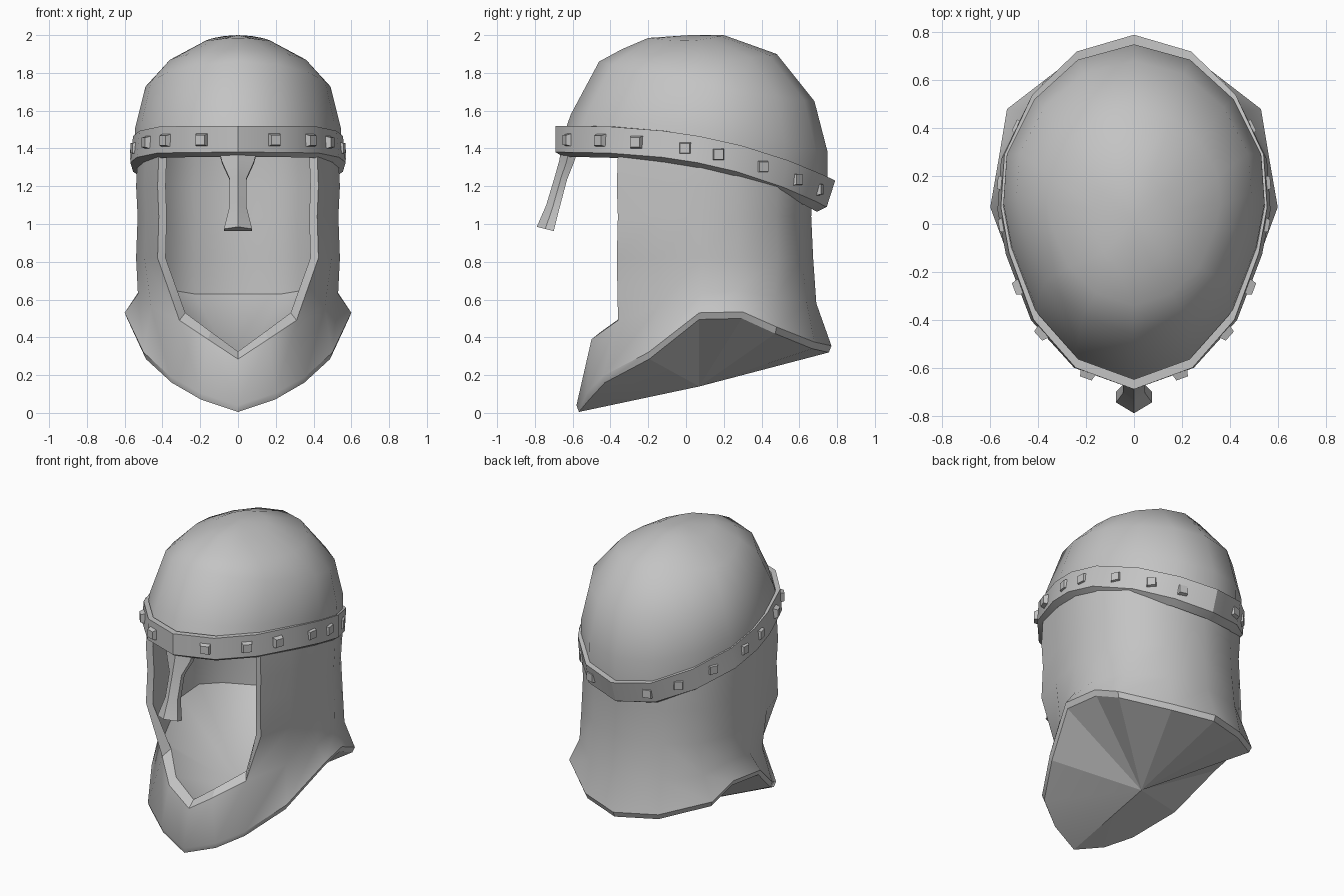
import bpy, bmesh, math
from mathutils import Vector

if "Cube" in bpy.data.objects:
    bpy.data.objects.remove(bpy.data.objects["Cube"], do_unlink=True)

steel = bpy.data.materials.new("grey_steel")
steel.use_nodes = True
STEEL = (0.55, 0.55, 0.55, 1)
steel.diffuse_color = STEEL
steel.node_tree.nodes["Principled BSDF"].inputs["Base Color"].default_value = STEEL


def finish(name, bm, mirror=False, angle=30):
    """Turn a bmesh into a shaded, coloured object."""
    mesh = bpy.data.meshes.new(name)
    bm.to_mesh(mesh)
    bm.free()
    mesh.materials.append(steel)
    ob = bpy.data.objects.new(name, mesh)
    bpy.context.collection.objects.link(ob)
    bpy.ops.object.select_all(action='DESELECT')
    ob.select_set(True)
    bpy.context.view_layer.objects.active = ob
    if mirror:
        ob.modifiers.new("Mirror", 'MIRROR')
        bpy.ops.object.modifier_apply(modifier="Mirror")
    bpy.ops.object.shade_smooth_by_angle(angle=math.radians(angle))


def sheet(name, rows, angle=30):
    """Left half skinned through rows (low to high, front to back), then mirrored."""
    bm = bmesh.new()
    width = max(len(r) for r in rows)
    grid = [[None] * (width - len(r)) + [bm.verts.new(p) for p in r] for r in rows]
    for low, high in zip(grid, grid[1:]):
        for c in range(width - 1):
            quad = (low[c], low[c + 1], high[c + 1], high[c])
            if None not in quad:
                bm.faces.new(quad)
    bmesh.ops.remove_doubles(bm, verts=bm.verts, dist=0.0005)
    finish(name, bm, True, angle)


# Plan of the brow band, front to back along the left side
PLAN = [(0, -.69), (.25, -.60), (.43, -.40), (.535, -.12), (.57, .07),
        (.555, .29), (.435, .54), (.245, .72), (0, .79)]
FRONT, BACK, HALF_WIDTH = -.69, .79, .57


def along(y):
    return (y - FRONT) / (BACK - FRONT)


def band_top(y):
    return 1.52 - .29 * max(along(y), 0) ** 2.5


# Brow band: closed section with an underside that slopes inward
def band_row(scale, drop, lean):
    return [(x * scale, y * (1 if scale > .95 else .94) - lean * along(y) ** 2,
             band_top(y) - drop) for x, y in PLAN]


inner_top = band_row(.93, 0, 0)
sheet("brow_band", [inner_top, band_row(.93, .165, .05), band_row(1, .14, .045),
                    band_row(.975, 0, 0), inner_top])


# Dome: each ring is front y, front z, back y, back z, half width, side z
def dome_ring(yf, zf, yb, zb, half, side):
    ring = []
    for x, y in PLAN:
        t, u = along(y), x / HALF_WIDTH
        ring.append((u * half, yf + t * (yb - yf),
                     zf + t * (zb - zf) + (side - (zf + zb) / 2) * u * u))
    return ring


base = [(x * .96, y * .945, band_top(y) - .06) for x, y in PLAN]
rings = [dome_ring(*r) for r in (
    (-.61, 1.58, .75, 1.38, .545, 1.51),
    (-.46, 1.86, .68, 1.65, .49, 1.73),
    (-.34, 1.925, .48, 1.9, .36, 1.87),
    (-.2, 1.985, .2, 2.0, .17, 1.97))]
sheet("dome", [base] + rings + [[(0, .02, 2.0)] * len(PLAN)], 50)

# Neck guard: flared hem, chin line, then an upright wall with an open face
hem = [(0, -.58, .04), (.2, -.525, .105), (.36, -.44, .195), (.5, -.2, .32),
       (.6, .07, .53), (.56, .3, .535), (.53, .48, .455), (.27, .68, .375), (0, .77, .355)]
hem_low = [(x * .975, .07 + (y - .07) * .98, z - .035) for x, y, z in hem]
chin = [(0, -.52, .285), (.16, -.50, .39), (.31, -.36, .49), (.46, -.15, .56),
        (.53, .08, .63), (.52, .28, .65), (.46, .47, .61), (.26, .64, .58), (0, .69, .58)]
wall = [(.43, -.37), (.5, -.15), (.545, .08), (.53, .28), (.44, .49), (.26, .62), (0, .68)]


def wall_row(scale, z):
    return [(x * scale, y * scale, z) for x, y in wall]


walls = [wall_row(.99, .82), wall_row(.975, 1.04), wall_row(.99, 1.2), wall_row(.97, 1.42)]
sheet("neck_guard", [hem_low, hem, chin] + walls, 35)

# Inside of the neck guard, running down to the inner floor
lip = [(x * .9, y + .05, z + .04) for x, y, z in chin[:3]]
floor_edge = [(x * .89, y * .89, z + .05) for x, y, z in chin[3:]]
floor_edge = [(.33, -.33, .58)] + floor_edge
lining = [[(x * .9, y * (.97 if y < -.3 else .92), z) for x, y, z in row] for row in walls]
sheet("lining", lining[::-1] + [floor_edge], 35)

# Rim around the face opening
sheet("face_rim", [chin[:3] + [row[0] for row in walls],
                   lip + [row[0] for row in lining]], 25)


# Closing fans: the underside and the inner floor
def fan(name, ring, centre, angle):
    sheet(name, [[centre] * len(ring), ring], angle)


fan("underside", hem_low, (0, .07, .14), 10)
fan("inner_floor", lip + floor_edge, (0, .05, .21), 25)

# Nose guard: ridged bar, each section is z, half width, back y, front y
bm = bmesh.new()
bar = []
for z, w, back, front in ((1.42, .105, -.57, -.66), (1.34, .085, -.595, -.67),
                          (1.25, .045, -.63, -.695), (1.1, .045, -.67, -.74),
                          (.985, .075, -.70, -.79)):
    shoulder = back + (front - back) * .5
    outline = ((-w, back), (-w, shoulder), (0, front), (w, shoulder), (w, back))
    bar.append([bm.verts.new((x, y, z - .25 * (y - front))) for x, y in outline])
for a, b in zip(bar, bar[1:]):
    for i in range(len(a)):
        j = (i + 1) % len(a)
        bm.faces.new((a[i], a[j], b[j], b[i]))
bm.faces.new(bar[0])
bm.faces.new(bar[-1])
bmesh.ops.recalc_face_normals(bm, faces=bm.faces)
finish("nose_guard", bm)

# Studs: tapered square pegs spaced along the band, flatter toward the back
for side, word in ((1, "left"), (-1, "right")):
    bm = bmesh.new()
    for y in (-.62, -.45, -.26, 0, .18, .42, .61, .73):
        (xa, ya), (xb, yb) = next((a, b) for a, b in zip(PLAN, PLAN[1:]) if a[1] <= y <= b[1])
        x = xa + (xb - xa) * (y - ya) / (yb - ya)
        out = Vector((yb - ya, xa - xb, 0)).normalized()
        spot = Vector((x * .988, y - .024 * along(y) ** 2, band_top(y) - .075))
        spot += out * (.006 if y < -.1 else -.006)
        turn = out.to_track_quat('Z', 'Y').to_matrix().to_4x4()
        peg = bmesh.ops.create_cone(bm, cap_ends=True, segments=4, radius1=.052,
                                    radius2=.036, depth=.04)["verts"]
        for v in peg:
            flat = Vector((v.co.x - v.co.y, v.co.x + v.co.y, 0)) * math.sqrt(.5)
            flat.z = v.co.z
            v.co = turn @ flat + spot
            v.co.x *= side
    bmesh.ops.recalc_face_normals(bm, faces=bm.faces)
    finish(word + "_studs", bm)
